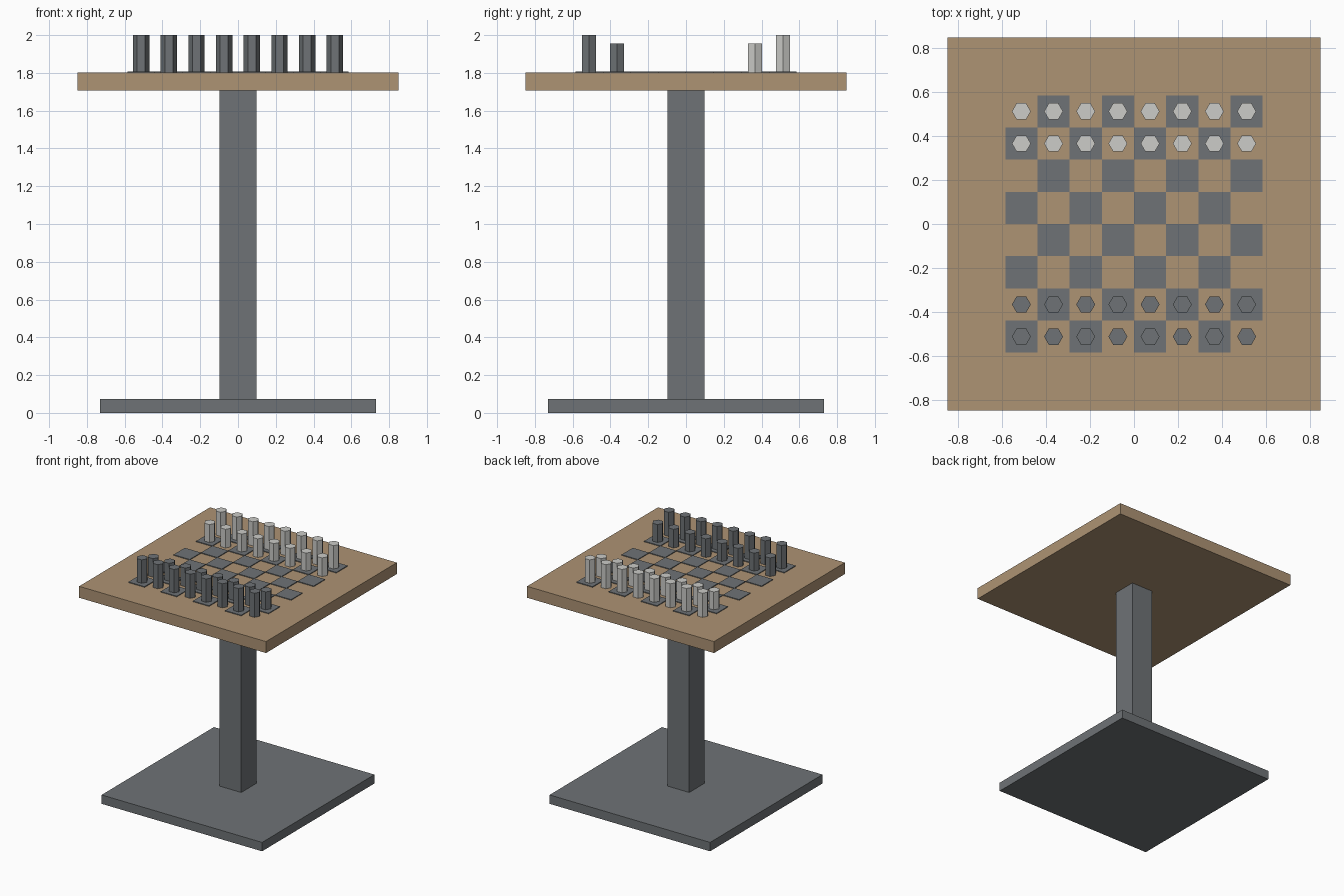
import bpy

cube = bpy.data.objects.get("Cube")
if cube:
    bpy.data.objects.remove(cube, do_unlink=True)


def material(name, rgb):
    m = bpy.data.materials.new(name)
    m.use_nodes = True
    m.diffuse_color = (*rgb, 1)
    m.node_tree.nodes["Principled BSDF"].inputs["Base Color"].default_value = (*rgb, 1)
    return m


wood = material("tan wood", (0.42, 0.292, 0.174))
grey = material("slate grey", (0.156, 0.17, 0.18))
pale = material("pale stone", (0.604, 0.604, 0.578))


def finish(name, mat):
    obj = bpy.context.object
    obj.name = obj.data.name = name
    obj.data.materials.append(mat)


def box(name, x, y, half, low, high, mat):
    bpy.ops.mesh.primitive_cube_add(size=2, location=(x, y, (low + high) / 2))
    bpy.context.object.scale = (half, half, (high - low) / 2)
    bpy.ops.object.transform_apply(location=False, rotation=False, scale=True)
    finish(name, mat)


def piece(name, x, y, low, high, mat):
    # Hexagonal prism with corners pointing along x
    bpy.ops.mesh.primitive_cylinder_add(vertices=6, radius=0.043, depth=high - low,
                                        location=(x, y, (low + high) / 2),
                                        rotation=(0, 0, 1.5708))
    finish(name, mat)


# Pedestal and table top
TOP = 1.802
box("base_plate", 0, 0, 0.73, 0, 0.073, grey)
box("column", 0, 0, 0.098, 0.073, 1.708, grey)
box("table_top", 0, 0, 0.85, 1.708, TOP, wood)

# Dark squares of the board, with pieces on the two outer rows at each end
PITCH = 0.1465
TILE_TOP = TOP + 0.006
for row in range(8):
    for col in range(8):
        x, y = (col - 3.5) * PITCH, (row - 3.5) * PITCH
        dark = (row + col) % 2 == 0
        if dark:
            box(f"dark_square_{row}_{col}", x, y, PITCH / 2, TOP, TILE_TOP, grey)
        if row in (0, 1, 6, 7):
            tall = row in (0, 7)
            side, mat = ("dark", grey) if row < 4 else ("pale", pale)
            piece(f"{side}_{'tall_piece' if tall else 'pawn'}_{col}", x, y,
                  TILE_TOP if dark else TOP, 2.0 if tall else 1.955, mat)
